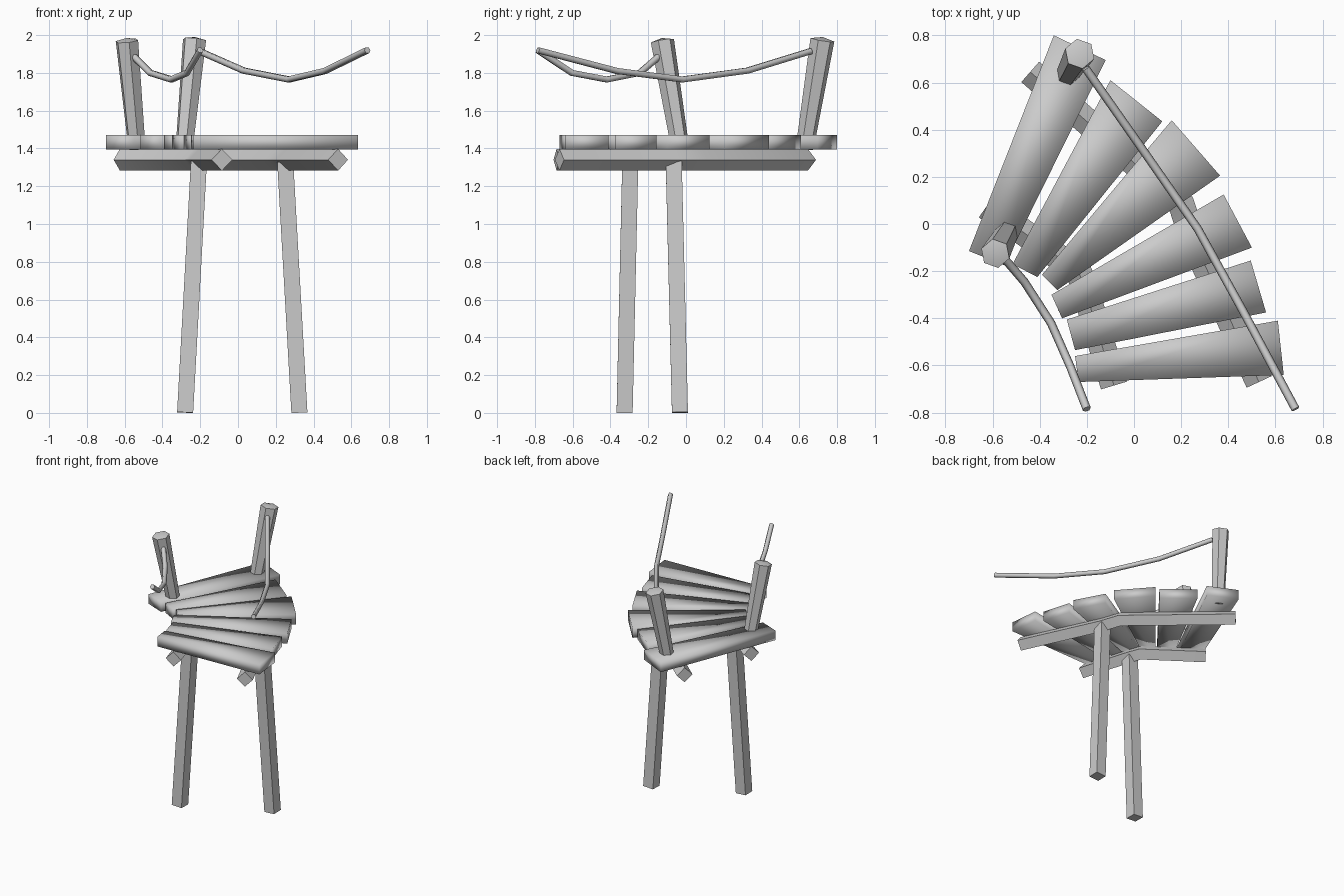
import bpy, math
from mathutils import Vector

if "Cube" in bpy.data.objects:
    bpy.data.objects.remove(bpy.data.objects["Cube"])


def make(name, verts, faces, angle=None):
    me = bpy.data.meshes.new(name)
    me.from_pydata([tuple(v) for v in verts], [], faces)
    ob = bpy.data.objects.new(name, me)
    bpy.context.collection.objects.link(ob)
    for p in me.polygons:
        p.use_smooth = True
    if angle is not None:
        bpy.context.view_layer.objects.active = ob
        ob.select_set(True)
        bpy.ops.object.shade_smooth_by_angle(angle=math.radians(angle))
        ob.select_set(False)
    return ob


def pole(name, pts, radii, sides=4, turn=0.0, up=(0, 0, 1), dome=0.0, angle=50):
    """Sweep a regular polygon along a path, with capped ends."""
    pts, up = [Vector(p) for p in pts], Vector(up)
    n, verts, faces = len(pts), [], []
    for i, p in enumerate(pts):
        t0 = (p - pts[max(i - 1, 0)]).normalized()
        t1 = (pts[min(i + 1, n - 1)] - p).normalized()
        t = (t0 + t1).normalized()
        a = t.cross(up).normalized()
        b = a.cross(t)
        for k in range(sides):
            w = math.radians(turn) + math.tau * k / sides
            verts.append(p + radii[i] * (math.cos(w) * a + math.sin(w) * b))
    for i in range(n - 1):
        for k in range(sides):
            q = (k + 1) % sides
            faces.append((i * sides + k, i * sides + q,
                          (i + 1) * sides + q, (i + 1) * sides + k)[::-1])
    faces.append(tuple(range(sides)))
    last = (n - 1) * sides
    if dome:
        verts.append(pts[-1] + dome * (pts[-1] - pts[-2]).normalized())
        for k in range(sides):
            faces.append((last + (k + 1) % sides, last + k, n * sides))
    else:
        faces.append(tuple(range(last, last + sides))[::-1])
    ob = make(name, verts, faces, angle)
    # consistent outward normals
    import bmesh
    bm = bmesh.new()
    bm.from_mesh(ob.data)
    bmesh.ops.recalc_face_normals(bm, faces=bm.faces)
    bm.to_mesh(ob.data)
    bm.free()
    return ob


# Fanned planks: four plan corners each, clockwise from the inner left
planks = [
    [(-0.70, -0.115), (-0.34, 0.80), (-0.12, 0.695), (-0.55, -0.175)],
    [(-0.515, -0.17), (-0.10, 0.61), (0.12, 0.435), (-0.41, -0.225)],
    [(-0.39, -0.215), (0.16, 0.44), (0.365, 0.205), (-0.325, -0.28)],
    [(-0.35, -0.30), (0.38, 0.125), (0.50, -0.10), (-0.305, -0.40)],
    [(-0.285, -0.405), (0.495, -0.155), (0.56, -0.375), (-0.25, -0.535)],
    [(-0.25, -0.56), (0.61, -0.41), (0.635, -0.64), (-0.235, -0.67)],
]
for i, c in enumerate(planks):
    v = [(x, y, z) for z in (1.395, 1.472) for x, y in c]
    f = [(0, 1, 2, 3), (7, 6, 5, 4)]
    f += [(k, k + 4, (k + 1) % 4 + 4, (k + 1) % 4) for k in range(4)]
    make(f"plank_{i + 1}", v, f)

# Bent beams below the planks
R = 0.0575
beams = {
    "inner_beam": [(-0.085, -0.685), (-0.205, -0.285), (-0.235, -0.20), (-0.625, 0.075)],
    "outer_beam": [(0.53, -0.67), (0.25, -0.065), (0.20, 0.085), (-0.44, 0.645)],
}
for name, path in beams.items():
    pole(name, [(x, y, 1.34) for x, y in path], [R] * 4)

# Square legs
pole("inner_leg", [(-0.28, -0.325, 0.002), (-0.207, -0.295, 1.33)], [0.06] * 2, turn=45, up=(0, 1, 0))
pole("outer_leg", [(0.325, -0.032, 0.002), (0.25, -0.065, 1.33)], [0.06] * 2, turn=45, up=(0, 1, 0))

# Leaning rail posts
pole("inner_post", [(-0.535, -0.03, 1.40), (-0.588, -0.125, 1.97)], [0.048, 0.063],
     6, 20, (0, 1, 0), 0.015)
pole("outer_post", [(-0.285, 0.628, 1.40), (-0.23, 0.722, 1.975)], [0.048, 0.065],
     6, 20, (0, 1, 0), 0.015)

# Sagging rope rails
ropes = {
    "inner_rope": [(-0.555, -0.14, 1.89), (-0.465, -0.245, 1.80), (-0.352, -0.42, 1.765),
                   (-0.27, -0.605, 1.80), (-0.20, -0.785, 1.92)],
    "outer_rope": [(-0.205, 0.66, 1.915), (0.03, 0.325, 1.812), (0.27, -0.02, 1.765),
                   (0.46, -0.365, 1.81), (0.685, -0.785, 1.92)],
}
for name, path in ropes.items():
    pole(name, path, [0.018] * 5, 6, angle=65)
